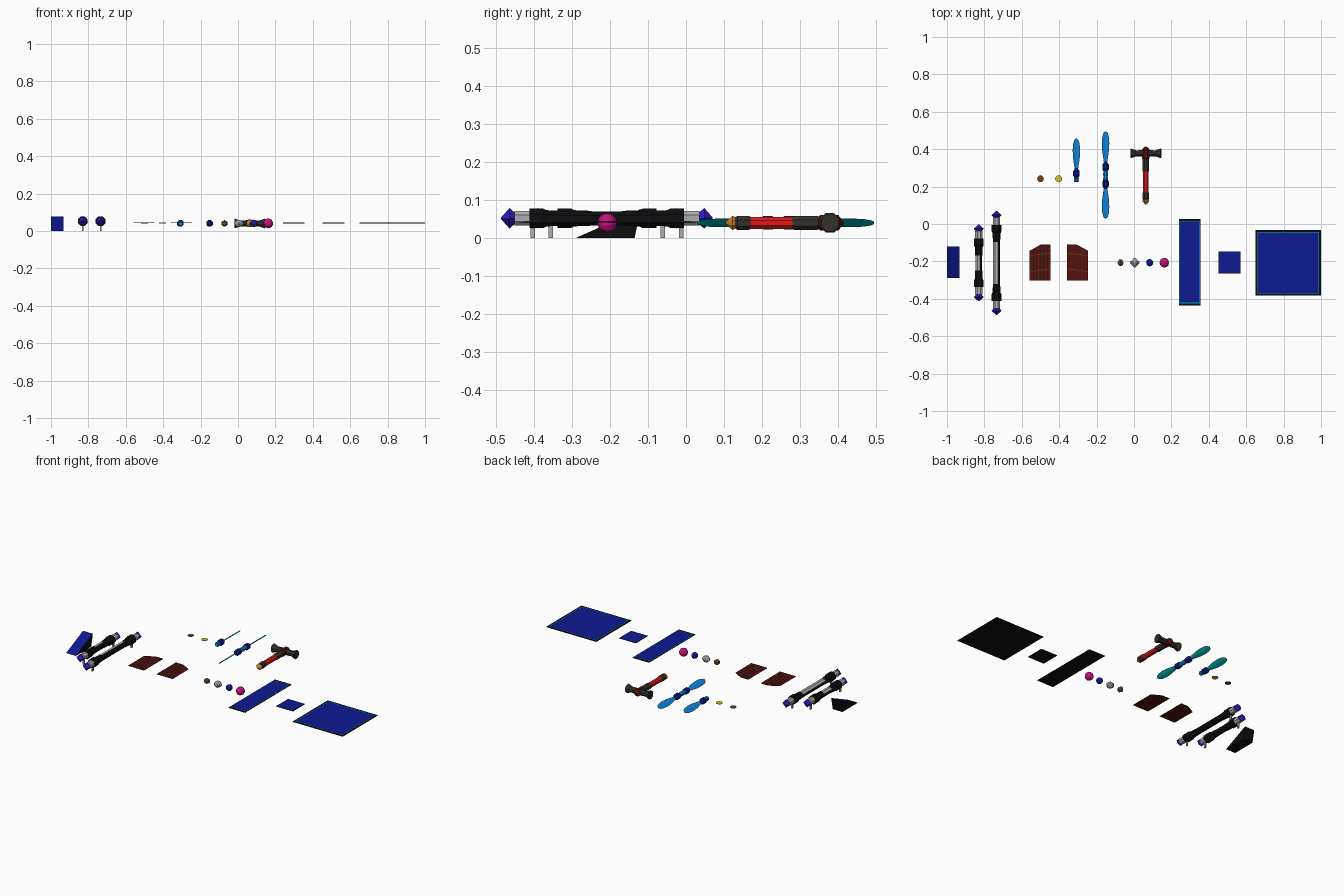
import bpy, bmesh, math
from mathutils import Vector

if "Cube" in bpy.data.objects:
    bpy.data.objects.remove(bpy.data.objects["Cube"])

COL = dict(blue=(0.004, 0.01, 0.28), black=(0.004, 0.004, 0.005), teal=(0.0, 0.45, 0.45),
           sky=(0.005, 0.23, 0.68), maroon=(0.09, 0.006, 0.004), brown=(0.16, 0.06, 0.02),
           yellow=(0.7, 0.55, 0.02), red=(0.75, 0.01, 0.01), iron=(0.035, 0.03, 0.025),
           orange=(0.6, 0.22, 0.02), pink=(0.6, 0.005, 0.22), silver=(0.42, 0.42, 0.43),
           violet=(0.03, 0.01, 0.55))
MATS = {}
for k, c in COL.items():
    MATS[k] = bpy.data.materials.new(k)
    MATS[k].diffuse_color = (*c, 1)


def make(name, verts, faces, mats, pick=None):
    me = bpy.data.meshes.new(name)
    bm = bmesh.new()
    vs = [bm.verts.new(v) for v in verts]
    for f in faces:
        bm.faces.new([vs[i] for i in f])
    bmesh.ops.remove_doubles(bm, verts=bm.verts, dist=1e-6)
    bmesh.ops.recalc_face_normals(bm, faces=bm.faces)
    bm.normal_update()
    if pick:
        for f in bm.faces:
            f.material_index = pick(f.normal)
    bm.to_mesh(me)
    bm.free()
    for m in mats:
        me.materials.append(MATS[m])
    ob = bpy.data.objects.new(name, me)
    bpy.context.collection.objects.link(ob)
    return ob


def loft(name, rings, mats, pick=None):
    n = len(rings[0])
    verts = [v for r in rings for v in r]
    faces = [[i * n + j, i * n + (j + 1) % n, (i + 1) * n + (j + 1) % n, (i + 1) * n + j]
             for i in range(len(rings) - 1) for j in range(n)]
    faces += [list(range(n)), list(range(len(verts) - n, len(verts)))]
    return make(name, verts, faces, mats, pick)


def turned(name, profile, c, mats, axis='y', sides=8, turn=0.5, pick=None):
    # profile of (distance along axis, radius)
    rings = []
    for t, r in profile:
        ring = []
        for j in range(sides):
            a = 2 * math.pi * (j + turn) / sides
            u, v, r2 = math.cos(a), math.sin(a), max(r, 0.0005)
            off = (r2 * u, t, r2 * v) if axis == 'y' else (t, r2 * u, r2 * v)
            ring.append(Vector(c) + Vector(off))
        rings.append(ring)
    return loft(name, rings, mats, pick)


def slab(name, outline, z0, z1, mats, pick=None):
    return loft(name, [[(x, y, z) for x, y in outline] for z in (z0, z1)], mats, pick)


def rect(x0, x1, y0, y1):
    return [(x0, y0), (x1, y0), (x1, y1), (x0, y1)]


def top(n):
    return 1 if n.z > 0.2 else 0


# sloped wedge: blue slope, black sides and back
loft("ramp", [[(x, -0.29, 0), (x, -0.135, 0), (x, -0.12, 0.076)] for x in (-1.0, -0.932)],
     ["black", "blue"], top)

# two tubes with flared cuffs, collars, pointed tips and feet
for label, x, h, foot in (("short", -0.83, 0.205, 0.147), ("long", -0.735, 0.278, 0.195)):
    c = (x, -0.208, 0.052)
    m = h - 0.16
    turned(label + "_tube", [(-m - 0.04, 0.02), (m + 0.04, 0.02)], c, ["black", "silver"],
           pick=lambda n: 1 if n.z > 0.5 and n.x < 0.3 else 0)
    for s, end in ((-1, "front"), (1, "back")):
        turned(f"{label}_cuff_{end}", [(s * (h - 0.165), 0.021), (s * (h - 0.12), 0.023),
               (s * (h - 0.11), 0.028), (s * (h - 0.075), 0.028)], c, ["black"])
        turned(f"{label}_collar_{end}", [(s * (h - 0.078), 0.021), (s * (h - 0.035), 0.021)],
               c, ["silver"])
        turned(f"{label}_tip_{end}", [(s * (h - 0.036), 0.015), (s * (h - 0.022), 0.027),
               (s * h, 0.002)], c, ["violet"], sides=4, turn=0)
        yf = c[1] + s * foot
        slab(f"{label}_foot_{end}", rect(x - 0.004, x + 0.004, yf - 0.006, yf + 0.006),
             0, 0.04, ["silver"])

# pair of mirrored shutters with plank grooves and cross bands
for s, xe, label in ((1, -0.558, "left"), (-1, -0.246, "right")):
    def px(t):
        return xe + s * t

    def edge(t):
        return min(-0.11, -0.143 + t * 0.033 / 0.06)
    slab("shutter_" + label, [(px(0), -0.302), (px(0.112), -0.302), (px(0.112), -0.11),
         (px(0.06), -0.11), (px(0), -0.143)], 0.042, 0.044, ["maroon"])
    for i in range(1, 6):
        t = i * 0.112 / 6
        slab(f"groove_{label}_{i}", rect(px(t) - 0.001, px(t) + 0.001, -0.30, edge(t) - 0.003),
             0.044, 0.0445, ["black"])
    for yb in (-0.255, -0.17):
        slab("band_" + label, [(px(0), yb - 0.001), (px(0.112), yb + 0.014),
             (px(0.112), yb + 0.017), (px(0), yb + 0.002)], 0.044, 0.0448, ["brown"])

# flat discs
for name, x, r, m in (("brown_disc", -0.5, 0.018, "brown"), ("yellow_disc", -0.403, 0.019, "yellow")):
    slab(name, [(x + r * math.cos(i * math.pi / 6), 0.242 + r * math.sin(i * math.pi / 6))
                for i in range(12)], 0.041, 0.044, [m])


# tilted leaf blades, blue above and teal below
TILT = math.radians(30)
W = Vector((math.cos(TILT), 0, math.sin(TILT)))
N = Vector((-math.sin(TILT), 0, math.cos(TILT)))


def blade(name, x, y0, s):
    rings = []
    for t, w in ((0, 0.009), (0.03, 0.014), (0.07, 0.021), (0.11, 0.023), (0.145, 0.02),
                 (0.165, 0.013), (0.172, 0.004)):
        p = Vector((x, y0 + s * t, 0.04))
        rings.append([p + W * w, p + N * 0.003, p - W * w, p - N * 0.003])
    loft(name, rings, ["teal", "sky"], lambda n: 1 if n.z > 0 else 0)


def hub(name, x, y):
    turned(name, [(-0.026, 0.008), (-0.012, 0.019), (0.012, 0.019), (0.026, 0.008)],
           (x, y, 0.04), ["blue"]).scale = (1, 1, 1)


def grip(name, x, y0, y1):
    n = 5
    prof = [(y0 + (y1 - y0) * i / n, 0.015 if i % 2 else 0.012) for i in range(n + 1)]
    turned(name, prof, (x, 0, 0.04), ["sky"])


blade("single_blade", -0.308, 0.284, 1)
hub("single_hub", -0.308, 0.27)
grip("single_grip", -0.308, 0.225, 0.255)
blade("double_blade_back", -0.152, 0.322, 1)
blade("double_blade_front", -0.152, 0.202, -1)
hub("double_hub_back", -0.152, 0.305)
hub("double_hub_front", -0.152, 0.215)
grip("double_grip", -0.152, 0.228, 0.29)

# hammer
hc = (0.063, 0, 0.04)
turned("hammer_pommel", [(0.104, 0.002), (0.122, 0.02), (0.135, 0.014)], hc, ["orange"])
turned("hammer_lower_collar", [(0.13, 0.016), (0.135, 0.02), (0.165, 0.02), (0.17, 0.017)], hc, ["iron"])
turned("hammer_handle", [(0.165, 0.017), (0.285, 0.017)], hc, ["red"])
turned("hammer_upper_collar", [(0.28, 0.018), (0.285, 0.02), (0.345, 0.02), (0.35, 0.017)], hc, ["iron"])
turned("hammer_core", [(0.345, 0.015), (0.353, 0.022), (0.4, 0.022), (0.415, 0.003)], hc, ["maroon"])
for s in (-1, 1):
    turned("hammer_head", [(s * 0.012, 0.019), (s * 0.05, 0.017), (s * 0.08, 0.028),
           (s * 0.083, 0.024)], (0.063, 0.378, 0.04), ["iron"], axis='x')

# row of round gems
def ball(name, x, r, mat, seg=10):
    k = 6
    turned(name, [(-r * math.cos(math.pi * i / k), r * math.sin(math.pi * i / k))
                  for i in range(k + 1)], (x, -0.207, 0.04), [mat], sides=seg)


ball("brown_gem", -0.072, 0.018, "brown", 6)
ball("silver_gem", 0.004, 0.021, "silver", 8)
for axis in 'xy':
    turned("silver_gem_band_" + axis, [(-0.025, 0.005), (-0.018, 0.012), (0.018, 0.012), (0.025, 0.005)],
           (0.004, -0.207, 0.04), ["silver"], axis=axis)
ball("blue_gem", 0.084, 0.02, "blue", 10)
ball("pink_gem", 0.162, 0.026, "pink", 12)

# flat blue panels with black rim and teal outline
for name, x0, x1, y0, y1, bx, by in (("tall_panel", 0.24, 0.356, -0.437, 0.026, 0.002, 0.013),
                                     ("small_panel", 0.453, 0.57, -0.265, -0.146, 0.002, 0.002),
                                     ("large_panel", 0.65, 1.0, -0.382, -0.032, 0.011, 0.011)):
    slab(name, rect(x0, x1, y0, y1), 0.041, 0.044, ["black"])
    g = 0.003
    if name != "small_panel":
        slab(name + "_outline", rect(x0 + bx, x1 - bx, y0 + by, y1 - by), 0.044, 0.0444, ["teal"])
        bx, by = bx + g, by + g
    slab(name + "_face", rect(x0 + bx, x1 - bx, y0 + by, y1 - by), 0.044, 0.0449, ["blue"])

for m in bpy.data.materials:
    if m.users and not m.is_grease_pencil:
        m.use_nodes = True
        m.node_tree.nodes["Principled BSDF"].inputs["Base Color"].default_value = m.diffuse_color
